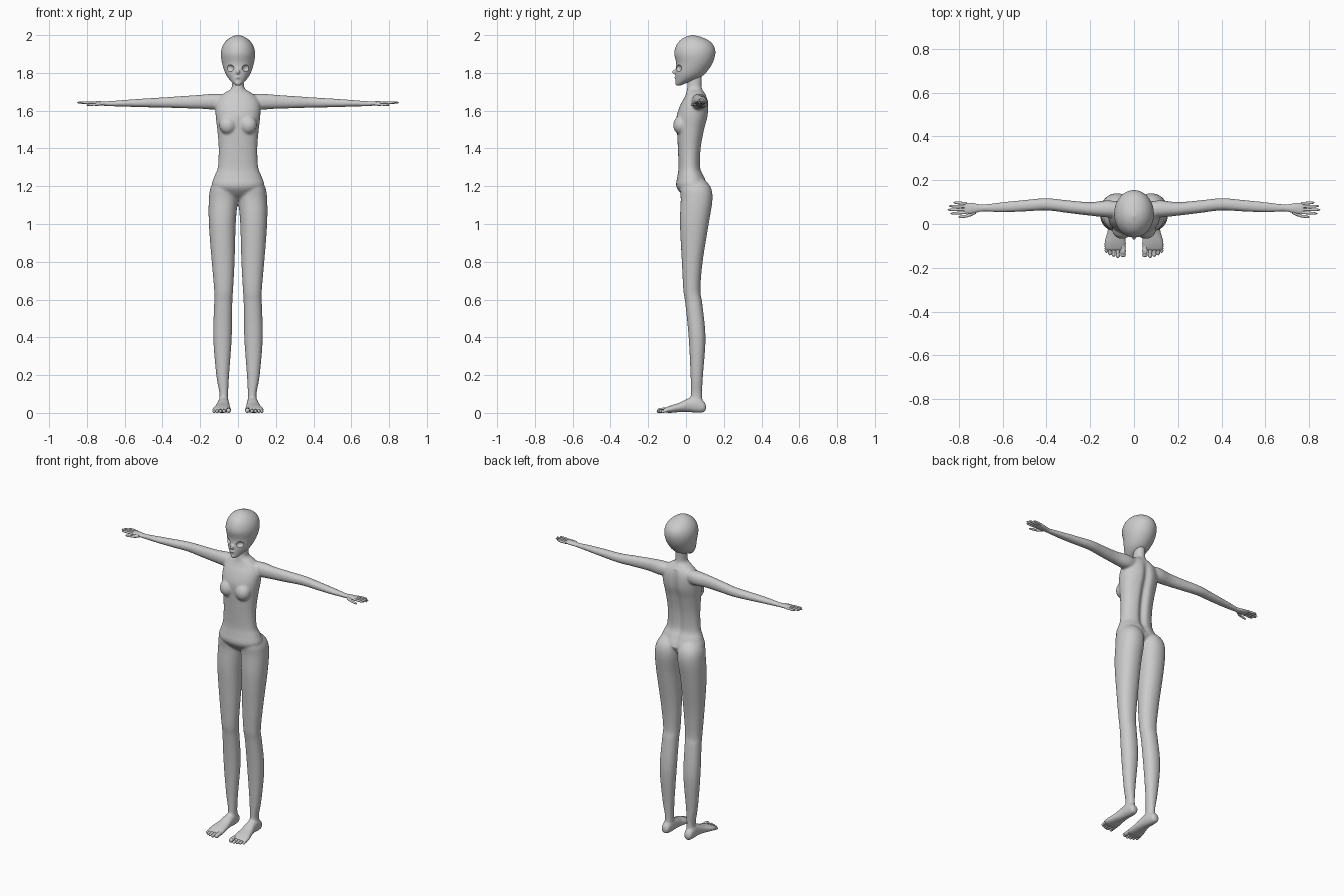
import bpy, bmesh, math
from mathutils import Vector, Matrix

if "Cube" in bpy.data.objects:
    bpy.data.objects.remove(bpy.data.objects["Cube"])

grey = bpy.data.materials.new("plain grey")
grey.use_nodes = True
TONE = (0.6, 0.6, 0.6, 1)
grey.diffuse_color = TONE
grey.node_tree.nodes["Principled BSDF"].inputs["Base Color"].default_value = TONE


def spline(rows, steps):
    """Catmull-Rom through rows of equal length."""
    out = []
    for i in range(len(rows) - 1):
        a, b, c, d = (rows[max(0, min(len(rows) - 1, i + k))] for k in (-1, 0, 1, 2))
        for s in range(steps):
            t = s / steps
            out.append([q + t / 2 * (r - p + t * (2 * p - 5 * q + 4 * r - w + t * (3 * (q - r) + w - p)))
                        for p, q, r, w in zip(a, b, c, d)])
    return out + [list(rows[-1])]


def loft(bm, axis, rows, side=1, n=32, steps=5, power=0.92):
    """Oval rings; each row is position on the axis, then low/high on the other two axes."""
    order = {"x": (2, 0, 1), "y": (0, 2, 1), "z": (0, 1, 2)}[axis]
    rings = []
    for t, a0, a1, b0, b1 in spline(rows, steps):
        ring = []
        for k in range(n):
            c, s = math.cos(math.tau * k / n), math.sin(math.tau * k / n)
            c, s = (math.copysign(abs(v) ** power, v) for v in (c, s))
            a, b = (a0 + a1) / 2 + (a1 - a0) / 2 * c, (b0 + b1) / 2 + (b1 - b0) / 2 * s
            p = {"x": (t, a, b), "y": (a, t, b), "z": (a, b, t)}[axis]
            ring.append(bm.verts.new((p[0] * side, p[1], p[2])))
        rings.append(ring)
    for r, q in zip(rings, rings[1:]):
        for k in range(n):
            bm.faces.new((r[k], r[(k + 1) % n], q[(k + 1) % n], q[k]))
    bm.faces.new(rings[0])
    bm.faces.new(rings[-1])


def ball(bm, centre, size, turn=0, tilt=0):
    m = (Matrix.Translation(centre) @ Matrix.Rotation(turn, 4, "Z") @ Matrix.Rotation(tilt, 4, "X")
         @ Matrix.Diagonal((*size, 1)))
    bmesh.ops.create_uvsphere(bm, u_segments=24, v_segments=14, radius=1, matrix=m)


def digit(bm, start, end, radius, flat=1):
    """Tapered capsule with a slight knuckle, used for fingers and toes."""
    start, end = Vector(start), Vector(end)
    axis = end - start
    turn = axis.to_track_quat("Z", "Y").to_matrix().to_4x4()
    rows = [(0, 1), (.3, .95), (.5, 1), (.75, .88), (.92, .65), (1, .15)]
    rows = [(t * axis.length, -radius * r, radius * r, -radius * r * flat, radius * r * flat) for t, r in rows]
    part = bmesh.new()
    loft(part, "z", rows, n=12, steps=3)
    part.transform(Matrix.Translation(start) @ turn)
    tmp = bpy.data.meshes.new("digit_tmp")
    part.to_mesh(tmp)
    part.free()
    bm.from_mesh(tmp)
    bpy.data.meshes.remove(tmp)


def make(name, bm):
    bmesh.ops.recalc_face_normals(bm, faces=bm.faces)
    mesh = bpy.data.meshes.new(name)
    bm.to_mesh(mesh)
    bm.free()
    mesh.materials.append(grey)
    ob = bpy.data.objects.new(name, mesh)
    bpy.context.collection.objects.link(ob)
    return ob


def finish(ob, angle=40):
    bpy.ops.object.select_all(action="DESELECT")
    bpy.context.view_layer.objects.active = ob
    ob.select_set(True)
    for m in list(ob.modifiers):
        bpy.ops.object.modifier_apply(modifier=m.name)
    bpy.ops.object.shade_smooth_by_angle(angle=math.radians(angle))


def blend(ob, voxel, rounds):
    """Fuse overlapping parts into one soft skin."""
    m = ob.modifiers.new("fuse", "REMESH")
    m.mode, m.voxel_size = "VOXEL", voxel
    m = ob.modifiers.new("soften", "SMOOTH")
    m.factor, m.iterations = 0.5, rounds


# Trunk from crotch to neck
body = bmesh.new()
trunk = [(1.125, .03, .02, .07), (1.16, .09, -.025, .09), (1.2, .138, -.052, .115), (1.25, .126, -.046, .098),
         (1.3, .107, -.04, .078), (1.4, .102, -.043, .082), (1.5, .11, -.048, .1), (1.57, .118, -.05, .118),
         (1.63, .118, -.03, .12), (1.67, .1, -.008, .112), (1.695, .07, .002, .097), (1.715, .038, .005, .085),
         (1.74, .031, .008, .082), (1.8, .031, .01, .085)]
loft(body, "z", [(z, -x, x, f, b) for z, x, f, b in trunk])

LEG = [(1.25, .03, .1, .0, .08), (1.2, .005, .142, -.03, .128), (1.13, .002, .154, -.028, .14),
       (1.0, .012, .154, -.032, .12), (.8, .018, .139, -.022, .088), (.65, .026, .126, -.014, .076),
       (.58, .03, .126, -.004, .086), (.4, .033, .131, .014, .103), (.2, .047, .115, .024, .09),
       (.1, .052, .098, .025, .085), (.04, .05, .102, .022, .09)]
FOOT = [(.106, .066, .09, .018, .04), (.095, .054, .102, .004, .06), (.06, .048, .106, 0, .085),
        (.015, .045, .11, .004, .078), (-.035, .041, .122, .004, .054), (-.085, .036, .136, 0, .038),
        (-.115, .038, .134, .003, .025), (-.122, .045, .128, .008, .02)]
ARM = [(.06, .03, .1, 1.615, 1.685), (.12, .03, .108, 1.606, 1.69), (.2, .038, .1, 1.61, 1.684),
       (.3, .05, .108, 1.613, 1.677), (.4, .062, .118, 1.616, 1.67), (.5, .057, .11, 1.618, 1.664),
       (.6, .053, .1, 1.621, 1.657), (.69, .056, .09, 1.624, 1.65), (.72, .05, .095, 1.627, 1.65),
       (.755, .044, .1, 1.631, 1.65), (.78, .047, .1, 1.634, 1.648)]
for side in (1, -1):
    loft(body, "z", LEG, side)
    loft(body, "y", FOOT, side)
    loft(body, "x", ARM, side)
    ball(body, (.054 * side, -.026, 1.525), (.046, .042, .05), tilt=-.15)
body = make("body", body)
blend(body, .006, 8)
finish(body, 80)

# Spine hollow down the back
for v in body.data.vertices:
    if v.co.y > .03 and 1.2 < v.co.z < 1.68:
        fade = math.sin(math.pi * (v.co.z - 1.2) / .48) ** .5
        v.co.y -= .02 * fade * math.exp(-(v.co.x / .022) ** 2)

# Head with nose, lips and chin, then hollow eye sockets
head = bmesh.new()
skull = [(1.732, .01, -.05, -.03), (1.745, .026, -.054, .0), (1.77, .05, -.055, .065), (1.8, .068, -.055, .105),
         (1.85, .084, -.052, .14), (1.9, .091, -.062, .155), (1.94, .083, -.054, .149), (1.97, .063, -.034, .123),
         (1.99, .036, -.004, .08), (2.0, .006, .03, .042)]
loft(head, "z", [(z, -x, x, f, b) for z, x, f, b in skull], n=40, power=1)
ball(head, (0, -.056, 1.806), (.009, .019, .013), tilt=.3)
ball(head, (0, -.054, 1.775), (.013, .009, .005))
ball(head, (0, -.044, 1.745), (.016, .014, .012))
head = make("head", head)
blend(head, .005, 4)
sockets = bmesh.new()
for side in (1, -1):
    ball(sockets, (.047 * side, -.046, 1.825), (.027, .022, .02), turn=.5 * side)
sockets = make("eye_socket_cutter", sockets)
sockets.hide_render = True
cut = head.modifiers.new("sockets", "BOOLEAN")
cut.operation, cut.object, cut.solver = "DIFFERENCE", sockets, "EXACT"
finish(head, 40)
bpy.data.objects.remove(sockets)

# Fingers and toes
fingers, toes = bmesh.new(), bmesh.new()
for side in (1, -1):
    for y0, y1, tip in ((.052, .048, .838), (.066, .065, .852), (.08, .082, .846), (.094, .098, .825)):
        digit(fingers, (.765 * side, y0, 1.641), (tip * side, y1, 1.643), .0066)
    digit(fingers, (.725 * side, .055, 1.637), (.762 * side, .037, 1.632), .009)
    digit(fingers, (.755 * side, .038, 1.633), (.803 * side, .031, 1.63), .0065)
    for x, tip, r in ((.05, -.152, .0125), (.074, -.155, .0095), (.093, -.15, .009),
                      (.11, -.143, .0085), (.126, -.132, .008)):
        digit(toes, (x * side, -.1, r + .004), (x * side, tip + .008, r + .001), r)
        ball(toes, (x * side, tip + .011, r), (r, .011, r))
finish(make("fingers", fingers), 60)
finish(make("toes", toes), 60)
